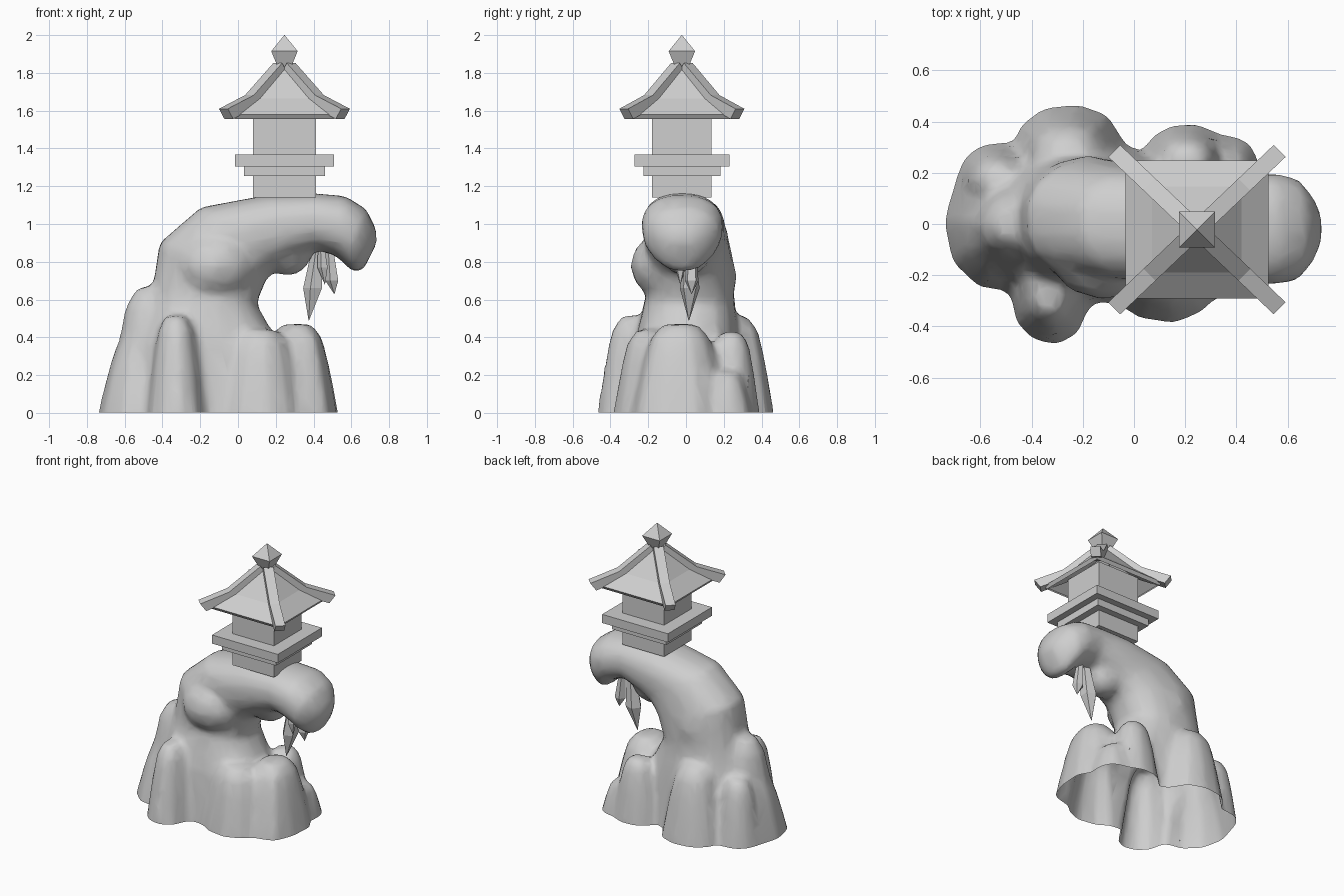
import bpy, bmesh, math, random
from mathutils import Vector as V

random.seed(4)
cube = bpy.data.objects.get("Cube")
if cube:
    bpy.data.objects.remove(cube, do_unlink=True)

stone = bpy.data.materials.new("grey stone")
stone.use_nodes = True
GREY = (0.62, 0.62, 0.62, 1)
stone.diffuse_color = GREY
stone.node_tree.nodes["Principled BSDF"].inputs["Base Color"].default_value = GREY


def loft(name, rings, sides=4, jitter=0.0, power=1.0, floor=True):
    """Skin through rings, each given as centre, half axis u, half axis v."""
    bm = bmesh.new()
    k = math.sqrt(2) if sides == 4 else 1
    wobble = [k * (1 + random.uniform(-jitter, jitter)) for _ in range(sides)]
    loops = []
    for c, u, v in rings:
        loop = []
        for i in range(sides):
            a = 2 * math.pi * (i + 0.5) / sides
            ca, sa = (math.copysign(abs(t) ** power, t) for t in (math.cos(a), math.sin(a)))
            loop.append(bm.verts.new(V(c) + (V(u) * ca + V(v) * sa) * wobble[i]))
        loops.append(loop)
    for a, b in zip(loops, loops[1:]):
        for i in range(sides):
            j = (i + 1) % sides
            bm.faces.new((a[i], a[j], b[j], b[i]))
    if floor:
        bm.faces.new(loops[0])
    bm.faces.new(loops[-1])
    bmesh.ops.recalc_face_normals(bm, faces=bm.faces)
    me = bpy.data.meshes.new(name)
    bm.to_mesh(me)
    bm.free()
    me.materials.append(stone)
    ob = bpy.data.objects.new(name, me)
    bpy.context.collection.objects.link(ob)
    return ob


def ball(name, c, r):
    bpy.ops.mesh.primitive_ico_sphere_add(subdivisions=2, radius=1, location=c)
    ob = bpy.context.object
    ob.name = name
    ob.scale = r
    ob.data.materials.append(stone)
    return ob


# Arched trunk: outer edge x, z, inner edge x, z, half depth, depth centre
ARCH = [(-0.62, -0.1, 0.30, -0.1, 0.32, 0), (-0.57, 0.35, 0.23, 0.35, 0.28, 0),
        (-0.46, 0.62, 0.10, 0.58, 0.24, 0.02), (-0.42, 0.90, 0.16, 0.72, 0.23, 0.02),
        (-0.20, 1.09, 0.23, 0.78, 0.22, 0.0), (0.15, 1.155, 0.30, 0.82, 0.215, -0.01),
        (0.40, 1.165, 0.42, 0.86, 0.205, -0.02), (0.57, 1.15, 0.52, 0.83, 0.22, -0.02),
        (0.68, 1.08, 0.57, 0.78, 0.205, -0.02), (0.73, 0.98, 0.61, 0.74, 0.14, -0.02),
        (0.74, 0.91, 0.66, 0.75, 0.07, -0.02)]
rings = []
for xo, zo, xi, zi, d, y in ARCH:
    o, n = V((xo, y, zo)), V((xi, y, zi))
    rings.append(((o + n) / 2, (o - n) / 2, (0, d, 0)))
rock = [loft("trunk", rings, 16, power=0.85)]

# Boulders round the foot: x, y, half width, half depth, height
BOULDERS = [(-0.49, 0.01, 0.25, 0.27, 0.42), (-0.45, 0.0, 0.23, 0.21, 0.665),
            (-0.26, 0.25, 0.22, 0.22, 0.51), (-0.53, 0.17, 0.16, 0.15, 0.44),
            (-0.33, -0.27, 0.16, 0.20, 0.515), (-0.08, -0.14, 0.17, 0.17, 0.48),
            (0.12, -0.19, 0.23, 0.20, 0.44), (0.31, -0.03, 0.22, 0.27, 0.47),
            (0.21, 0.24, 0.17, 0.16, 0.43), (0.35, 0.21, 0.14, 0.14, 0.22)]
TAPER = [(-0.25, 1.05), (0, 1), (0.3, 0.88), (0.6, 0.75), (0.85, 0.61), (1, 0.36)]
for x, y, rx, ry, h in BOULDERS:
    rock.append(loft("boulder", [((x, y, t * h), (rx * s, 0, 0), (0, ry * s, 0))
                                 for t, s in TAPER], 11, 0.05, 0.9))

# Swellings on the trunk
rock += [ball("front_swelling", (-0.12, -0.09, 0.78), (0.23, 0.21, 0.19)),
         ball("under_swelling", (0.26, 0.0, 0.86), (0.14, 0.14, 0.14)),
         ball("back_swelling", (-0.18, 0.12, 0.72), (0.2, 0.15, 0.22))]

# Fuse the rock into one worn shell, cut open at the ground
bpy.ops.object.select_all(action='DESELECT')
for ob in rock:
    ob.select_set(True)
bpy.context.view_layer.objects.active = rock[0]
bpy.ops.object.join()
cliff = bpy.context.object
cliff.name = "arched_rock"
m = cliff.modifiers.new("fuse", 'REMESH')
m.mode, m.voxel_size = 'VOXEL', 0.024
m = cliff.modifiers.new("wear", 'SMOOTH')
m.factor, m.iterations = 0.5, 8
cliff.modifiers.new("simplify", 'DECIMATE').ratio = 0.2
for name in ("fuse", "wear", "simplify"):
    bpy.ops.object.modifier_apply(modifier=name)
bm = bmesh.new()
bm.from_mesh(cliff.data)
bmesh.ops.bisect_plane(bm, geom=bm.verts[:] + bm.edges[:] + bm.faces[:],
                       plane_co=(0, 0, 0.003), plane_no=(0, 0, 1), clear_inner=True)
bm.to_mesh(cliff.data)
bm.free()
bpy.ops.object.shade_smooth_by_angle(angle=math.radians(50))

# Hanging spikes: root, widest point, tip, half width
for root, mid, tip, r in [((0.43, 0.01, 0.92), (0.40, 0.02, 0.66), (0.375, 0.015, 0.49), 0.055),
                          ((0.48, 0.03, 0.92), (0.50, 0.03, 0.70), (0.51, 0.03, 0.63), 0.038),
                          ((0.44, -0.03, 0.92), (0.45, -0.03, 0.77), (0.46, -0.03, 0.68), 0.03)]:
    loft("hanging_spike", [(c, (r * s, 0, 0), (0, r * s, 0))
                           for c, s in ((root, 0.5), (mid, 1), (tip, 0.03))], 5)

# Pagoda tiers
CX, CY = 0.246, -0.022


def tier(name, *levels, floor=True):
    """Square stack; each level is half width, half depth, height."""
    loft(name, [((CX, CY, z), (hx, 0, 0), (0, hy, 0)) for hx, hy, z in levels], floor=floor)


tier("pagoda_foot", (0.166, 0.157, 1.14), (0.166, 0.157, 1.26))
tier("lower_ledge", (0.215, 0.204, 1.255), (0.215, 0.204, 1.31))
tier("upper_ledge", (0.262, 0.251, 1.305), (0.262, 0.251, 1.367))
tier("pagoda_room", (0.166, 0.157, 1.36), (0.166, 0.157, 1.62))
tier("roof", (0.265, 0.255, 1.557), (0.28, 0.27, 1.58), (0.175, 0.168, 1.665),
     (0.02, 0.02, 1.85), floor=False)
tier("finial", (0.035, 0.035, 1.83), (0.07, 0.07, 1.915), (0.001, 0.001, 2.0))

# Upturned hip beams on the four roof corners
for sx in (-1, 1):
    for sy in (-1, 1):
        out = V((sx * 1.02, sy * 0.97, 0))
        side = V((-sy, sx, 0)).normalized() * 0.033
        beam = []
        for d, z, lean in ((0.02, 1.825, 0.015), (0.17, 1.655, 0.012), (0.303, 1.583, 0.014)):
            beam.append((V((CX, CY, z)) + out * d, side, out * lean + V((0, 0, 0.027))))
        loft("hip_beam", beam)
